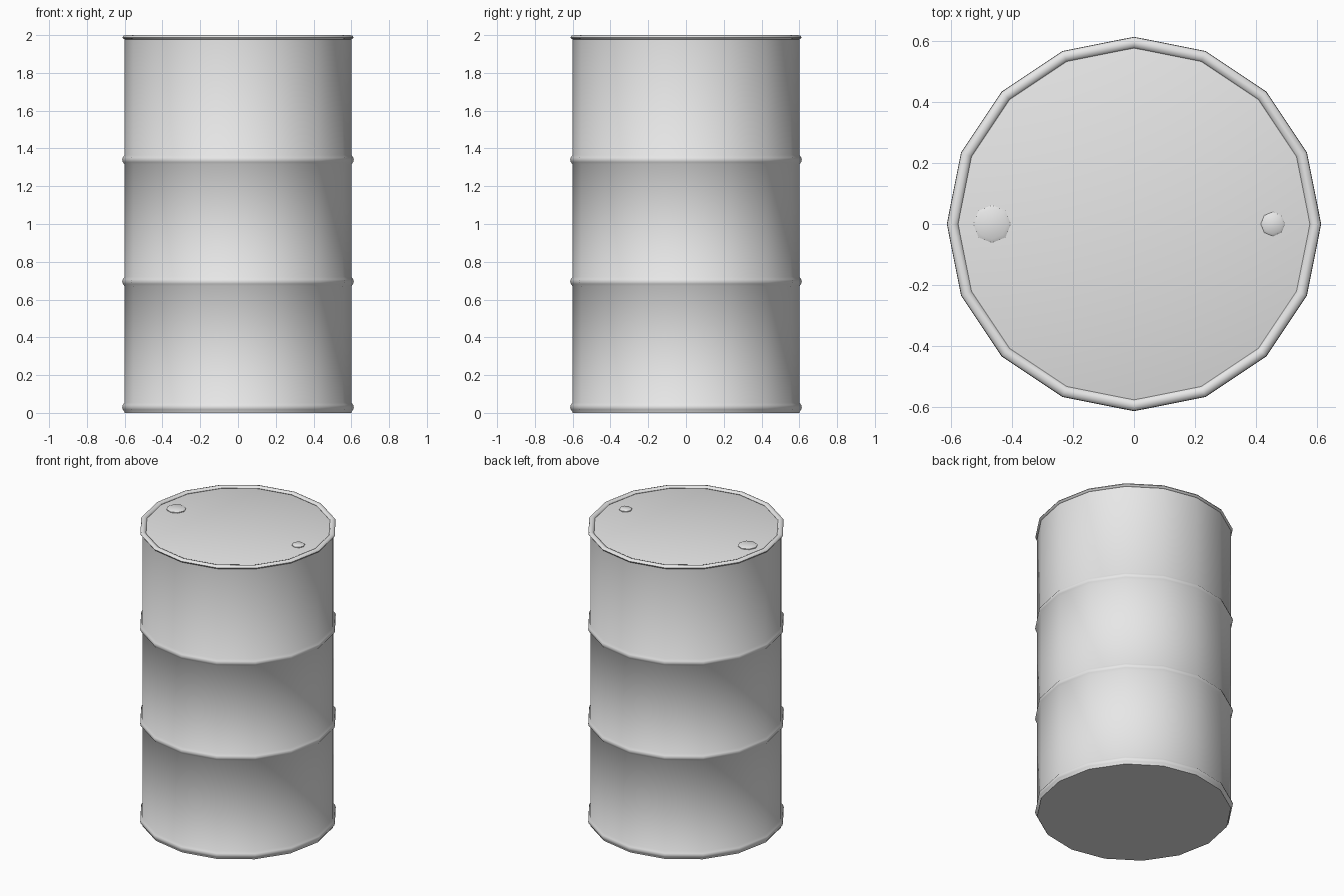
import bpy
import bmesh
from math import cos, sin, pi, radians

cube = bpy.data.objects.get("Cube")
if cube:
    bpy.data.objects.remove(cube, do_unlink=True)

SIDES = 16
RADIUS = 0.6

grey = bpy.data.materials.new("grey steel")
grey.use_nodes = True
colour = (0.8, 0.8, 0.8, 1)
grey.diffuse_color = colour
grey.node_tree.nodes["Principled BSDF"].inputs["Base Color"].default_value = colour


def lathe(name, profile, sides, location=(0, 0, 0), closed=False):
    """Revolve (radius, height) points about z; open profiles get end caps."""
    bm = bmesh.new()
    rings = [[bm.verts.new((r * cos(2 * pi * i / sides), r * sin(2 * pi * i / sides), z))
              for i in range(sides)] for r, z in profile]
    pairs = list(zip(rings, rings[1:]))
    if closed:
        pairs.append((rings[-1], rings[0]))
    else:
        bm.faces.new(rings[0])
        bm.faces.new(rings[-1])
    for low, high in pairs:
        for i in range(sides):
            j = (i + 1) % sides
            bm.faces.new((low[i], low[j], high[j], high[i]))
    bmesh.ops.recalc_face_normals(bm, faces=bm.faces)
    mesh = bpy.data.meshes.new(name)
    bm.to_mesh(mesh)
    bm.free()
    mesh.materials.append(grey)
    obj = bpy.data.objects.new(name, mesh)
    obj.location = location
    bpy.context.collection.objects.link(obj)
    bpy.ops.object.select_all(action="DESELECT")
    obj.select_set(True)
    bpy.context.view_layer.objects.active = obj
    bpy.ops.object.shade_smooth_by_angle(angle=radians(50))
    return obj


def bead(z, half=0.025, bulge=0.013):
    """Rounded rib standing out from the wall."""
    return [(RADIUS, z - half), (RADIUS + bulge * 0.75, z - half * 0.5),
            (RADIUS + bulge, z), (RADIUS + bulge * 0.75, z + half * 0.5),
            (RADIUS, z + half)]


# Drum wall with flat base, three beads and recessed lid
profile = [(RADIUS, 0)]
for z in (0.03, 0.695, 1.34):
    profile += bead(z)
profile += [(RADIUS, 1.98), (0.585, 1.985), (0, 1.985)][:2]
lathe("drum_body", profile, SIDES)

# Rolled rim around the lid
rim = [(0.594 + 0.018 * cos(a * pi / 4), 1.988 + 0.012 * sin(a * pi / 4)) for a in range(8)]
lathe("top_rim", rim, SIDES, closed=True)

# Two screw caps on the lid
for name, x, r in (("large_cap", -0.465, 0.062), ("small_cap", 0.455, 0.04)):
    lathe(name, [(r, 0), (r, 0.006), (r * 0.8, 0.012)], 8, (x, 0, 1.984))
